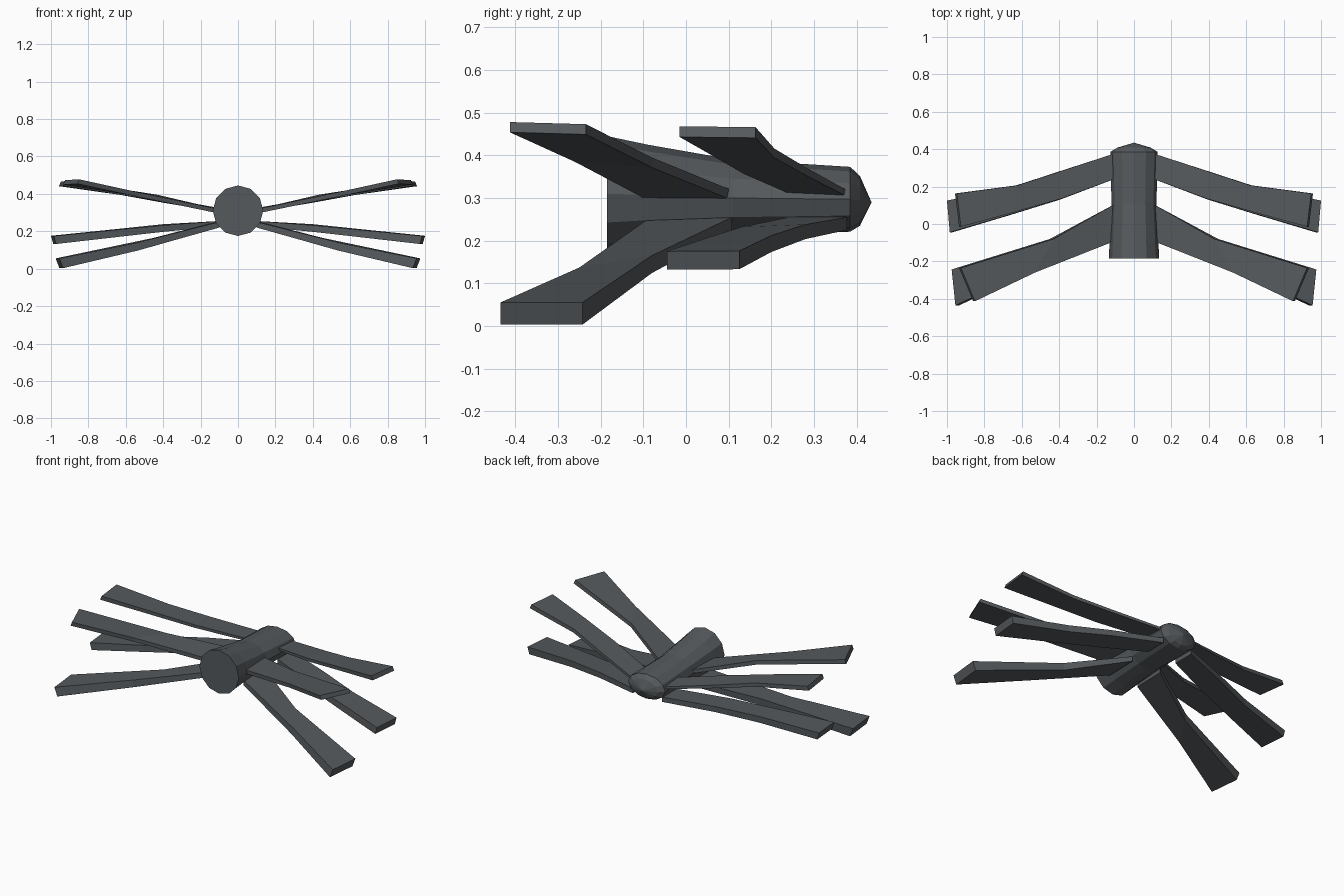
import bpy, bmesh, math

cube = bpy.data.objects.get("Cube")
if cube:
    bpy.data.objects.remove(cube, do_unlink=True)

# Single dark grey paint
grey = bpy.data.materials.new("dark_grey")
grey.use_nodes = True
colour = (0.09, 0.1, 0.107, 1)
grey.diffuse_color = colour
grey.node_tree.nodes["Principled BSDF"].inputs["Base Color"].default_value = colour


def loft(name, sections, tip=None):
    """Skin a list of matching closed loops, capping both ends."""
    bm = bmesh.new()
    rings = [[bm.verts.new(p) for p in s] for s in sections]
    for a, b in zip(rings, rings[1:]):
        for i in range(len(a)):
            j = (i + 1) % len(a)
            bm.faces.new((a[i], a[j], b[j], b[i]))
    bm.faces.new(rings[0])
    last = rings[-1]
    if tip:
        apex = bm.verts.new(tip)
        for i in range(len(last)):
            bm.faces.new((last[i], last[(i + 1) % len(last)], apex))
    else:
        bm.faces.new(last)
    bmesh.ops.recalc_face_normals(bm, faces=bm.faces)
    mesh = bpy.data.meshes.new(name)
    bm.to_mesh(mesh)
    bm.free()
    mesh.materials.append(grey)
    obj = bpy.data.objects.new(name, mesh)
    bpy.context.collection.objects.link(obj)
    return obj


# Body: faceted barrel with a flat front and a short pointed back
def ring(y, z, rx, rz, sides=12):
    angles = [2 * math.pi * i / sides for i in range(sides)]
    return [(rx * math.sin(a), y, z + rz * math.cos(a)) for a in angles]


loft("body", [
    ring(-0.185, 0.31, 0.135, 0.135),
    ring(-0.09, 0.307, 0.13, 0.118),
    ring(0.11, 0.3, 0.12, 0.09),
    ring(0.385, 0.297, 0.127, 0.076),
    ring(0.408, 0.293, 0.09, 0.058),
], tip=(0, 0.435, 0.29))


# Blades: each station is (front x, front y, front z, back x, back y, back z)
# on the top surface; thickness hangs below it, leaning by "lean" at the end
def blade(name, stations, thin, thick, lean):
    sections = []
    for k, (fx, fy, fz, bx, by, bz) in enumerate(stations):
        f = k / (len(stations) - 1)
        t = thin + (thick - thin) * f
        d = lean * f
        sections.append([(fx, fy, fz), (bx, by, bz),
                         (bx + d, by, bz - t), (fx + d, fy, fz - t)])
    for side, sign in (("left", 1), ("right", -1)):
        loft(f"{name}_{side}",
             [[(sign * x, y, z) for x, y, z in s] for s in sections])


blade("front_upper_blade", [
    (0.1, -0.09, 0.318, 0.1, 0.108, 0.318),
    (0.53, -0.26, 0.408, 0.43, -0.08, 0.395),
    (0.85, -0.413, 0.478, 0.925, -0.235, 0.473),
], 0.023, 0.024, 0.01)

blade("front_lower_blade", [
    (0.1, -0.09, 0.25, 0.1, 0.108, 0.255),
    (0.55, -0.25, 0.137, 0.45, -0.08, 0.165),
    (0.955, -0.435, 0.055, 0.975, -0.243, 0.055),
], 0.03, 0.052, -0.02)

blade("rear_upper_blade", [
    (0.1, 0.242, 0.325, 0.1, 0.378, 0.318),
    (0.39, 0.135, 0.375, 0.4, 0.28, 0.372),
    (0.65, 0.06, 0.422, 0.62, 0.207, 0.416),
    (0.925, -0.015, 0.468, 0.947, 0.163, 0.466),
], 0.015, 0.025, 0.01)

blade("rear_lower_blade", [
    (0.1, 0.242, 0.255, 0.1, 0.378, 0.255),
    (0.4, 0.13, 0.232, 0.4, 0.28, 0.238),
    (0.68, 0.045, 0.205, 0.65, 0.2, 0.212),
    (0.985, -0.045, 0.175, 1.0, 0.125, 0.176),
], 0.03, 0.043, -0.012)
